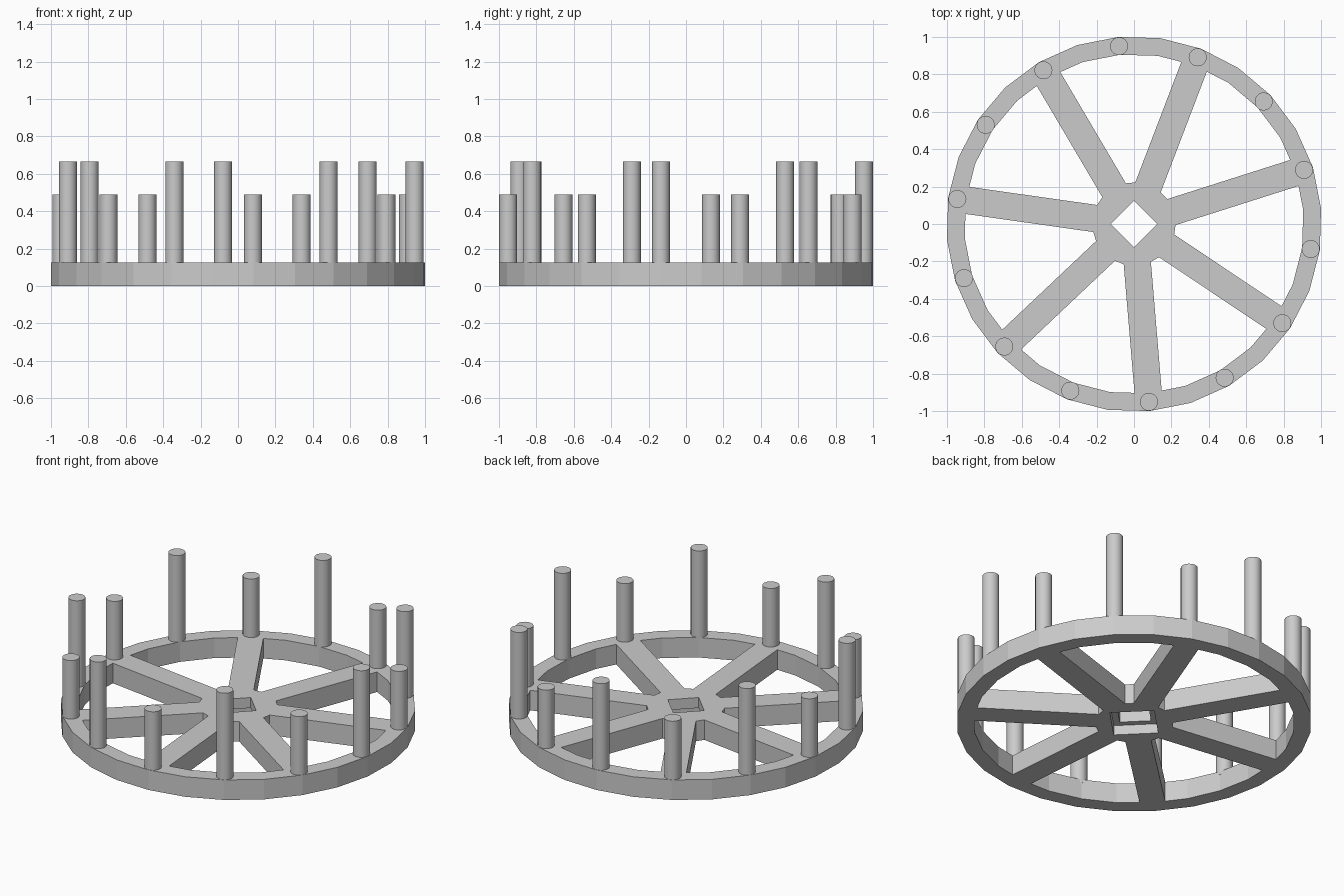
import bpy, bmesh, math
from mathutils import Vector, Matrix
from mathutils.geometry import tessellate_polygon

cube = bpy.data.objects.get("Cube")
if cube:
    bpy.data.objects.remove(cube, do_unlink=True)

SPOKES = 7
SIDES = 4 * SPOKES
STEP = 2 * math.pi / SIDES
START = math.radians(-85.2)
OUTER, INNER, HUB = 1.0035, 0.908, 0.222
HALF = 0.073                      # half the spoke width
TOP, LEDGE = 0.125, 0.06

grey = bpy.data.materials.new("light_grey")
grey.use_nodes = True
colour = (0.6, 0.6, 0.6, 1)
grey.diffuse_color = colour
grey.node_tree.nodes["Principled BSDF"].inputs["Base Color"].default_value = colour


def finish(bm, name):
    bmesh.ops.recalc_face_normals(bm, faces=bm.faces)
    mesh = bpy.data.meshes.new(name)
    bm.to_mesh(mesh)
    bm.free()
    mesh.materials.append(grey)
    obj = bpy.data.objects.new(name, mesh)
    bpy.context.collection.objects.link(obj)
    return obj


def turn(x, y, angle):
    return (Matrix.Rotation(angle, 2) @ Vector((x, y))).to_tuple()


def polygon(radius, sides, start):
    return [turn(radius, 0, start + k * 2 * math.pi / sides) for k in range(sides)]


def opening(index):
    """Outline of the gap between two neighbouring spokes."""
    a = START + index * 4 * STEP
    b = a + 4 * STEP
    rim = (INNER * math.cos(STEP / 2) - HALF * math.sin(STEP / 2)) / math.cos(STEP / 2)
    hub = math.sqrt(HUB ** 2 - HALF ** 2)
    arc = [turn(INNER, 0, a + k * STEP) for k in (1, 2, 3)]
    return [turn(rim, HALF, a), *arc, turn(rim, -HALF, b),
            turn(hub, -HALF, b), turn(hub, HALF, a)]


# Wheel: rim, spokes and hub as one plate with a stepped square hole
bm = bmesh.new()


def ring(points, z):
    return [bm.verts.new((x, y, z)) for x, y in points]


def wall(low, high):
    for k in range(len(low)):
        n = (k + 1) % len(low)
        bm.faces.new((low[k], low[n], high[n], high[k]))


def cap(loops):
    verts = [v for loop in loops for v in loop]
    for tri in tessellate_polygon([[v.co for v in loop] for loop in loops]):
        bm.faces.new([verts[i] for i in tri])


bottom, top = [], []
for outline in [polygon(OUTER, SIDES, START)] + [opening(i) for i in range(SPOKES)]:
    bottom.append(ring(outline, 0))
    top.append(ring(outline, TOP))
    wall(bottom[-1], top[-1])

narrow, wide = polygon(0.125, 4, 0), polygon(0.178, 4, 0)
steps = [ring(wide, 0), ring(wide, LEDGE), ring(narrow, LEDGE), ring(narrow, TOP)]
for low, high in zip(steps, steps[1:]):
    wall(low, high)
cap(bottom + [steps[0]])
cap(top + [steps[-1]])
finish(bm, "spoked_wheel")

# Pins: short ones over the spokes, tall ones between them
for k in range(2 * SPOKES):
    height, kind = (0.665, "tall") if k % 2 else (0.49, "short")
    base = TOP - 0.02
    bm = bmesh.new()
    bmesh.ops.create_cone(bm, cap_ends=True, segments=24, radius1=0.048,
                          radius2=0.048, depth=height - base)
    pin = finish(bm, f"{kind}_pin_{k // 2 + 1}")
    x, y = turn(0.954, 0, START + 2 * k * STEP)
    pin.location = (x, y, (height + base) / 2)
    bpy.ops.object.select_all(action="DESELECT")
    pin.select_set(True)
    bpy.context.view_layer.objects.active = pin
    bpy.ops.object.shade_smooth_by_angle(angle=math.radians(30))
